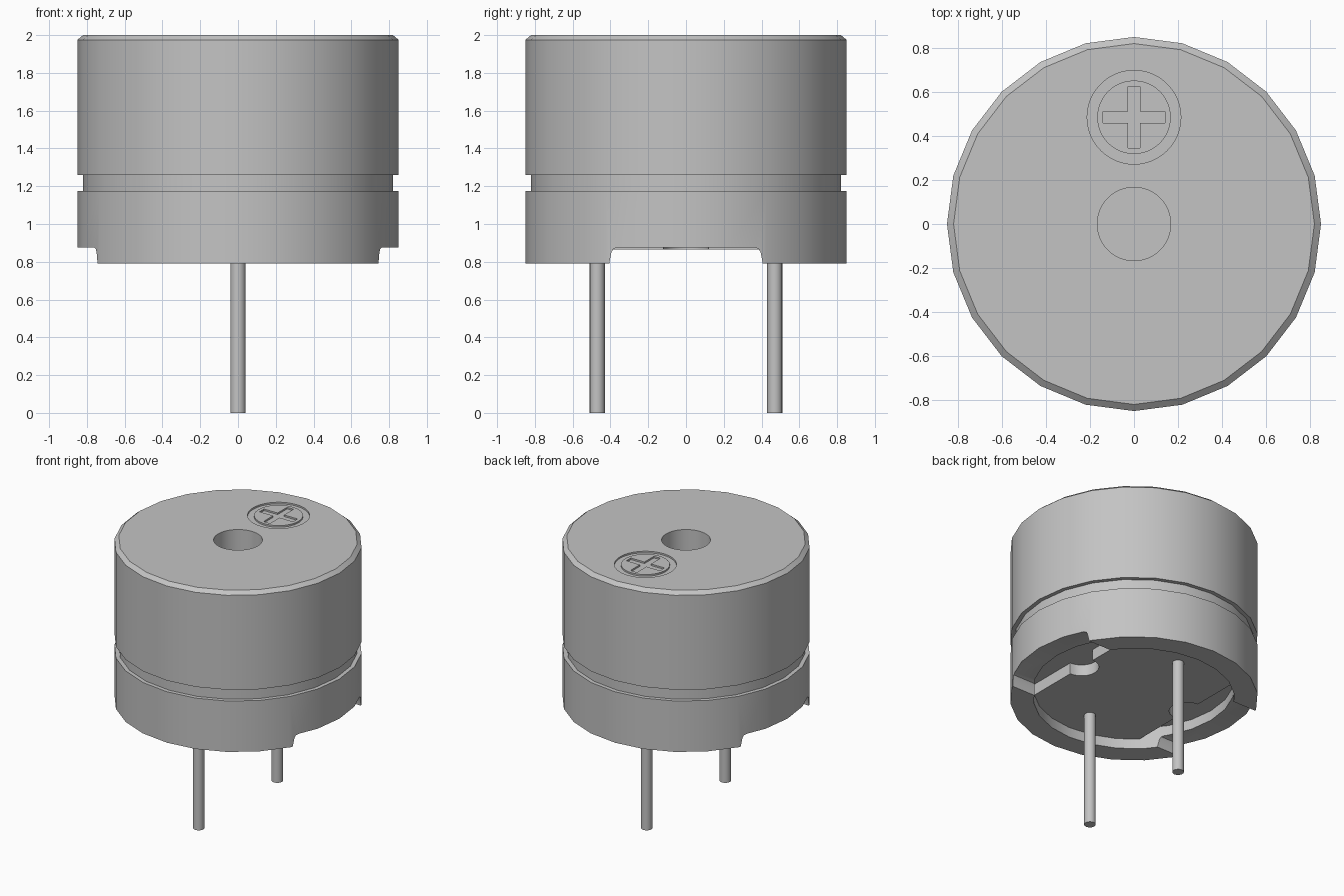
import bpy, bmesh
from math import cos, sin, pi, acos

old = bpy.data.objects.get("Cube")
if old:
    bpy.data.objects.remove(old, do_unlink=True)

# One grey for every part
grey = bpy.data.materials.new("plain grey")
grey.use_nodes = True
grey.diffuse_color = (0.55, 0.55, 0.55, 1)
grey.node_tree.nodes["Principled BSDF"].inputs["Base Color"].default_value = grey.diffuse_color


def finish(name, bm):
    bmesh.ops.remove_doubles(bm, verts=bm.verts, dist=0.0001)
    bmesh.ops.recalc_face_normals(bm, faces=bm.faces)
    mesh = bpy.data.meshes.new(name)
    bm.to_mesh(mesh)
    bm.free()
    mesh.materials.append(grey)
    obj = bpy.data.objects.new(name, mesh)
    bpy.context.collection.objects.link(obj)
    return obj


def lathe(name, profile, sides, centre_y=0, closed=False):
    """Turn an (r, z) profile around a vertical axis."""
    bm = bmesh.new()
    rings = []
    for i in range(sides):
        a = 2 * pi * i / sides
        rings.append([bm.verts.new((r * cos(a), r * sin(a) + centre_y, z)) for r, z in profile])
    n = len(profile)
    for i in range(sides):
        here, there = rings[i], rings[(i + 1) % sides]
        for j in range(n if closed else n - 1):
            k = (j + 1) % n
            quad = [here[j], there[j], there[k], here[k]]
            if profile[j][0] == 0:
                quad.pop(1)
            elif profile[k][0] == 0:
                quad.pop(2)
            bm.faces.new(quad)
    return finish(name, bm)


def prism(name, outline, low, high, along_x=False):
    """Extrude a flat outline upwards, or a (y, z) outline along x."""
    bm = bmesh.new()
    place = (lambda a, b, c: (c, a, b)) if along_x else (lambda a, b, c: (a, b, c))
    bottom = [bm.verts.new(place(a, b, low)) for a, b in outline]
    top = [bm.verts.new(place(a, b, high)) for a, b in outline]
    bm.faces.new(bottom[::-1])
    bm.faces.new(top)
    for i in range(len(outline)):
        j = (i + 1) % len(outline)
        bm.faces.new((bottom[i], bottom[j], top[j], top[i]))
    return finish(name, bm)


def circle(radius, sides, x=0, y=0):
    return [(x + radius * cos(2 * pi * i / sides), y + radius * sin(2 * pi * i / sides))
            for i in range(sides)]


def activate(obj):
    bpy.ops.object.select_all(action='DESELECT')
    obj.select_set(True)
    bpy.context.view_layer.objects.active = obj


def cut(obj, cutter):
    activate(obj)
    mod = obj.modifiers.new("cut", 'BOOLEAN')
    mod.operation = 'DIFFERENCE'
    mod.solver = 'EXACT'
    mod.object = cutter
    bpy.ops.object.modifier_apply(modifier=mod.name)
    bpy.data.objects.remove(cutter, do_unlink=True)


# Housing: chamfered can with a waist groove and a recess underneath
housing = lathe("housing", [
    (0, 2), (0.82, 2), (0.85, 1.975), (0.85, 1.26), (0.82, 1.26), (0.82, 1.175),
    (0.85, 1.175), (0.85, 0.79), (0.69, 0.79), (0.69, 0.95), (0, 0.95)], 24)

# Sound hole in the top
cut(housing, prism("hole_cutter", circle(0.167, 48), 1.6, 2.1))

# Side notches through the bottom rim
half = [(0.41, 0.7), (0.405, 0.8), (0.395, 0.85), (0.385, 0.868), (0.365, 0.875)]
cut(housing, prism("notch_cutter", half + [(-y, z) for y, z in half[::-1]], -1, 1, True))

# Engraved polarity mark: ring and plus sign
mark_y, mark_z = 0.485, 1.988
cut(housing, lathe("ring_cutter", [(0.167, mark_z), (0.213, mark_z), (0.213, 2.1), (0.167, 2.1)],
                   48, mark_y, True))
w, l = 0.027, 0.14
arm = [(l, -w), (l, w), (w, w)]
plus = []
for turn in range(4):
    plus += arm
    arm = [(-y, x) for x, y in arm]
cut(housing, prism("plus_cutter", [(x, y + mark_y) for x, y in plus], mark_z, 2.1))

# Base plate: disc with two straight sides, each with a round bite
radius, flat, bite = 0.7, 0.47, 0.12
start = acos(flat / radius)
side = [(radius * cos(start + (pi - 2 * start) * i / 10),
         radius * sin(start + (pi - 2 * start) * i / 10)) for i in range(11)]
side += [(-flat + bite * sin(pi * i / 12), bite * cos(pi * i / 12)) for i in range(13)]
base_plate = prism("base_plate", side + [(-x, -y) for x, y in side], 0.865, 0.96)

# Two contact pins
pins = [prism(name, circle(0.04, 16, 0, y), 0, 0.9)
        for name, y in (("front_pin", -0.47), ("back_pin", 0.47))]

for obj in [housing, base_plate] + pins:
    activate(obj)
    bpy.ops.object.shade_smooth_by_angle()
